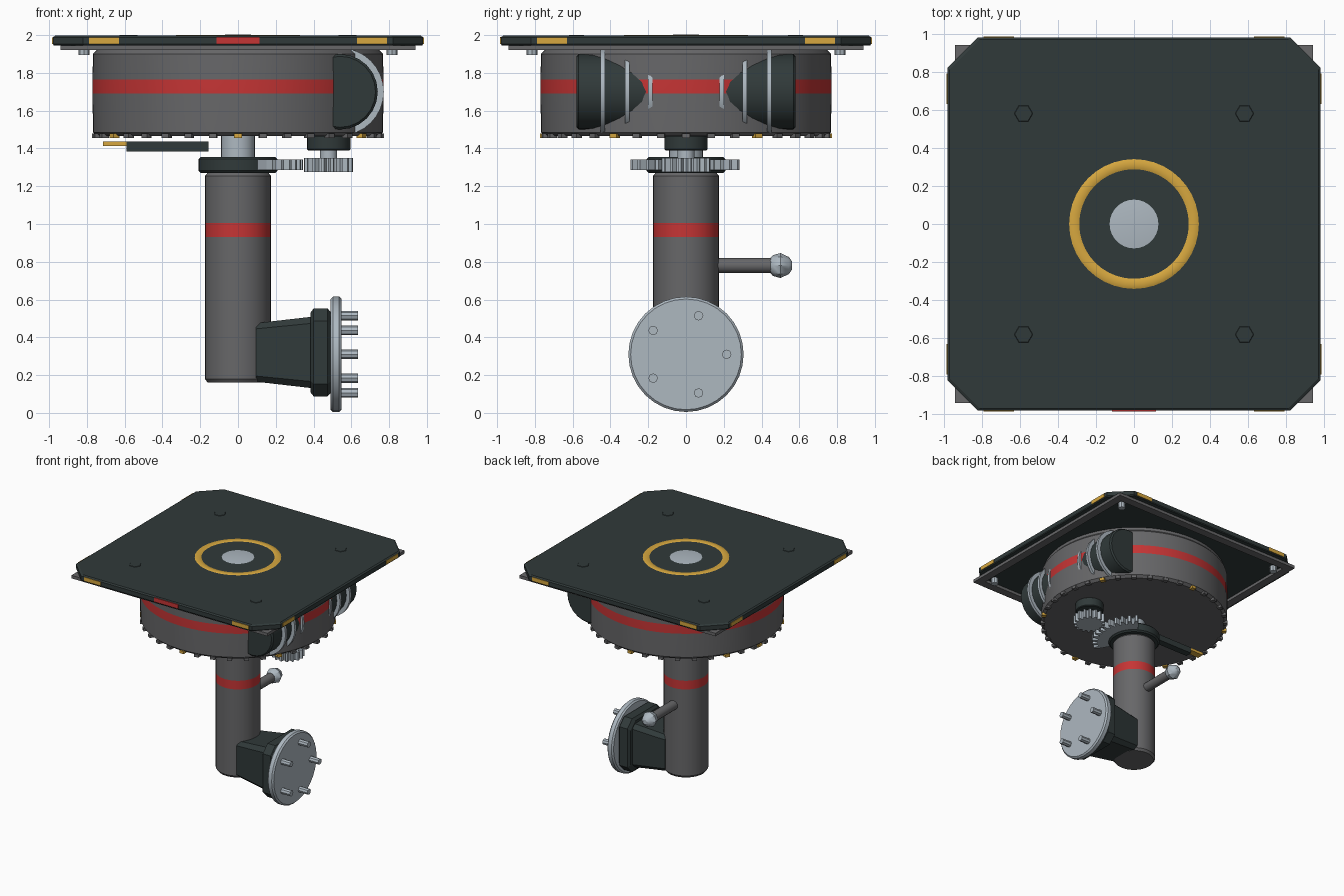
import bpy, bmesh, math
from mathutils import Matrix, Vector

if "Cube" in bpy.data.objects:
    bpy.data.objects.remove(bpy.data.objects["Cube"])


def material(name, rgb):
    m = bpy.data.materials.new(name)
    m.diffuse_color = (*rgb, 1)
    m.use_nodes = True
    m.node_tree.nodes["Principled BSDF"].inputs["Base Color"].default_value = m.diffuse_color
    return m


GREY = material("mid grey", (0.135, 0.135, 0.14))
DARK = material("dark green grey", (0.030, 0.042, 0.042))
RED = material("red", (0.56, 0.035, 0.035))
YELLOW = material("yellow", (0.68, 0.39, 0.05))
SILVER = material("silver", (0.42, 0.48, 0.53))


def finish(name, bm, mats, smooth=True):
    bmesh.ops.recalc_face_normals(bm, faces=bm.faces[:])
    me = bpy.data.meshes.new(name)
    bm.to_mesh(me)
    bm.free()
    ob = bpy.data.objects.new(name, me)
    bpy.context.collection.objects.link(ob)
    for m in mats:
        me.materials.append(m)
    if smooth:
        bpy.ops.object.select_all(action='DESELECT')
        ob.select_set(True)
        bpy.context.view_layer.objects.active = ob
        bpy.ops.object.shade_smooth_by_angle(angle=math.radians(35))
    return ob


def lathe(name, profile, mat, center=(0, 0, 0), axis='Z', n=32, band=None, closed=False):
    """Spin (radius, height) points about an axis; band = (low, high) heights painted red."""
    bm = bmesh.new()
    rings = [[bm.verts.new((r * math.cos(2 * math.pi * i / n), r * math.sin(2 * math.pi * i / n), h))
              for i in range(n)] for r, h in profile]
    pairs = list(zip(rings, rings[1:])) + ([(rings[-1], rings[0])] if closed else [])
    for a, b in pairs:
        for i in range(n):
            j = (i + 1) % n
            f = bm.faces.new((a[i], a[j], b[j], b[i]))
            if band and band[0] < f.calc_center_median().z < band[1]:
                f.material_index = 1
    if not closed:
        bm.faces.new(rings[0])
        bm.faces.new(rings[-1])
    rot = {'Z': Matrix(), 'X': Matrix.Rotation(math.pi / 2, 4, 'Y'),
           'Y': Matrix.Rotation(-math.pi / 2, 4, 'X')}[axis]
    bmesh.ops.transform(bm, matrix=Matrix.Translation(center) @ rot, verts=bm.verts[:])
    return finish(name, bm, [mat, RED])


def rod(name, r, a, b, mat, center=(0, 0, 0), axis='Z', n=24, bevel=0.0):
    prof = [(r, a), (r, b)]
    if bevel:
        prof = [(r - bevel, a), (r, a + bevel), (r, b - bevel), (r - bevel, b)]
    return lathe(name, prof, mat, center, axis, n)


def box(name, lo, hi, mat, turn=0.0):
    bm = bmesh.new()
    bmesh.ops.create_cube(bm, size=1)
    lo, hi = Vector(lo), Vector(hi)
    for v in bm.verts:
        v.co = Vector([c * s for c, s in zip(v.co, hi - lo)]) + (lo + hi) / 2
    bmesh.ops.rotate(bm, matrix=Matrix.Rotation(turn, 3, 'Z'), verts=bm.verts[:])
    return finish(name, bm, [mat], False)


def octagon(half, cut):
    """Square outline with chamfered corners."""
    s = half - cut
    return [(half, -s), (half, s), (s, half), (-s, half), (-half, s), (-half, -s), (-s, -half), (s, -half)]


def loft(name, sections, mat, to3d, smooth=False):
    """Join matching outlines; sections = [(outline, level)]."""
    bm = bmesh.new()
    rings = [[bm.verts.new(to3d(u, v, h)) for u, v in outline] for outline, h in sections]
    n = len(rings[0])
    for a, b in zip(rings, rings[1:]):
        for i in range(n):
            bm.faces.new((a[i], a[(i + 1) % n], b[(i + 1) % n], b[i]))
    bm.faces.new(rings[0])
    bm.faces.new(rings[-1])
    return finish(name, bm, [mat], smooth)


def upright(u, v, h):
    return (u, v, h)


# Top plate with chamfered corners
loft("top_plate", [(octagon(0.975, 0.16), 1.945), (octagon(0.98, 0.16), 1.952),
                   (octagon(0.98, 0.16), 1.988), (octagon(0.968, 0.158), 1.997)], DARK, upright)

# Rails and corner screws under the plate
for s in (-1, 1):
    for k in range(2):
        box("under_rail", (-0.94, 0.87, 1.92), (0.94, 0.94, 1.946), GREY, k * math.pi / 2 + (s < 0) * math.pi)
    for t in (-1, 1):
        rod("corner_screw", 0.03, 1.895, 1.946, SILVER, (s * 0.815, t * 0.815, 0), n=8)
        rod("plate_bolt", 0.052, 1.98, 2.0, DARK, (s * 0.58, t * 0.58, 0), n=6, bevel=0.006)

# Edge markings on all four sides, red one on the front
for k in range(4):
    for s in (-1, 1):
        box("edge_mark", (s * 0.71 - 0.08, -0.984, 1.954), (s * 0.71 + 0.08, -0.976, 1.988), YELLOW, k * math.pi / 2)
box("front_mark", (-0.115, -0.984, 1.954), (0.115, -0.976, 1.99), RED)

# Ring and dome in the middle of the plate
lathe("plate_ring", [(0.314 + 0.036 * math.cos(a * math.pi / 4), 1.99 + 0.011 * math.sin(a * math.pi / 4))
                     for a in range(8)], YELLOW, n=40, closed=True)
lathe("centre_dome", [(0.13, 1.985), (0.128, 1.997), (0.1, 2.0), (0.05, 2.003), (0.005, 2.004)], SILVER)

# Drum with a red band
lathe("drum", [(0.745, 1.465), (0.768, 1.485), (0.77, 1.69), (0.77, 1.765), (0.768, 1.9), (0.75, 1.92), (0.75, 1.946)],
      GREY, n=64, band=(1.69, 1.765))
for i in range(36):
    box("drum_tooth", (0.735, -0.02, 1.455), (0.773, 0.02, 1.478), YELLOW if i % 6 == 3 else GREY, i * math.pi / 18)

# Side motors with cooling rings
for s in (-1, 1):
    c = (0.54, 0, 1.70)
    ends = sorted((s * 0.2, s * 0.58))
    rod("side_motor", 0.2, ends[0], ends[1], DARK, c, 'Y', bevel=0.012)
    for y, r in ((0.44, 0.232), (0.31, 0.23), (0.19, 0.222)):
        lathe("motor_ring", [(0.195, s * y - 0.012), (r, s * y - 0.012), (r, s * y + 0.012), (0.195, s * y + 0.012)],
              SILVER, c, 'Y', 32, closed=True)

# Neck, collar and column
rod("neck_shaft", 0.09, 1.35, 1.47, SILVER)
rod("collar", 0.21, 1.27, 1.355, DARK, n=32, bevel=0.012)
lathe("column", [(0.16, 0.16), (0.175, 0.18), (0.175, 0.93), (0.175, 1.005), (0.175, 1.255), (0.16, 1.272)],
      GREY, band=(0.93, 1.005))


def gear_outline(r_in, r_out, teeth, start, sweep):
    pts = []
    for i in range(teeth):
        for f, r in ((0.0, r_in), (0.2, r_out), (0.5, r_out), (0.7, r_in)):
            a = start + sweep * (i + f) / teeth
            pts.append((r * math.cos(a), r * math.sin(a)))
    return pts


# Toothed sector on the collar and its driving pinion
sector = gear_outline(0.30, 0.345, 12, -math.pi / 3, 2 * math.pi / 3)
sector += [(0.19 * math.cos(a), 0.19 * math.sin(a)) for a in [math.radians(60 - 12 * i) for i in range(11)]]
loft("sector_gear", [(sector, 1.285), (sector, 1.342)], SILVER, upright)
pinion = gear_outline(0.105, 0.13, 16, 0, 2 * math.pi)
loft("pinion", [(pinion, 1.275), (pinion, 1.35)], SILVER, lambda u, v, h: (u + 0.48, v, h))
rod("pinion_shaft", 0.045, 1.34, 1.4, SILVER, (0.48, 0, 0))
rod("pinion_motor", 0.115, 1.39, 1.47, DARK, (0.48, 0, 0), bevel=0.006)

# Pointer arm with a yellow tip
box("pointer_arm", (-0.59, -0.03, 1.385), (-0.155, 0.03, 1.437), DARK)
box("pointer_tip", (-0.715, -0.03, 1.413), (-0.585, 0.03, 1.437), YELLOW)

# Rear handle and knob
rod("handle", 0.04, 0.1, 0.46, GREY, (0, 0, 0.78), 'Y', 12)
lathe("handle_knob", [(0.03, 0.438), (0.055, 0.46), (0.066, 0.5), (0.045, 0.545), (0.02, 0.562)],
      SILVER, (0, 0, 0.78), 'Y', 8)


def sideways(u, v, h):
    return (h, u, v + 0.32)


# Tapered side housing and flange
loft("side_housing", [(octagon(0.155, 0.03), 0.095), (octagon(0.19, 0.035), 0.40)], DARK, sideways)
loft("housing_flange", [(octagon(0.21, 0.06), 0.383), (octagon(0.232, 0.065), 0.40),
                        (octagon(0.232, 0.065), 0.475), (octagon(0.21, 0.06), 0.495)], DARK, sideways)

# Mounting disc with five studs
rod("mounting_disc", 0.305, 0.49, 0.548, SILVER, (0, 0, 0.31), 'X', 32, bevel=0.012)
for i in range(5):
    a = i * 2 * math.pi / 5
    rod("stud", 0.025, 0.53, 0.635, SILVER, (0, 0.215 * math.cos(a), 0.31 + 0.215 * math.sin(a)), 'X', 8)
